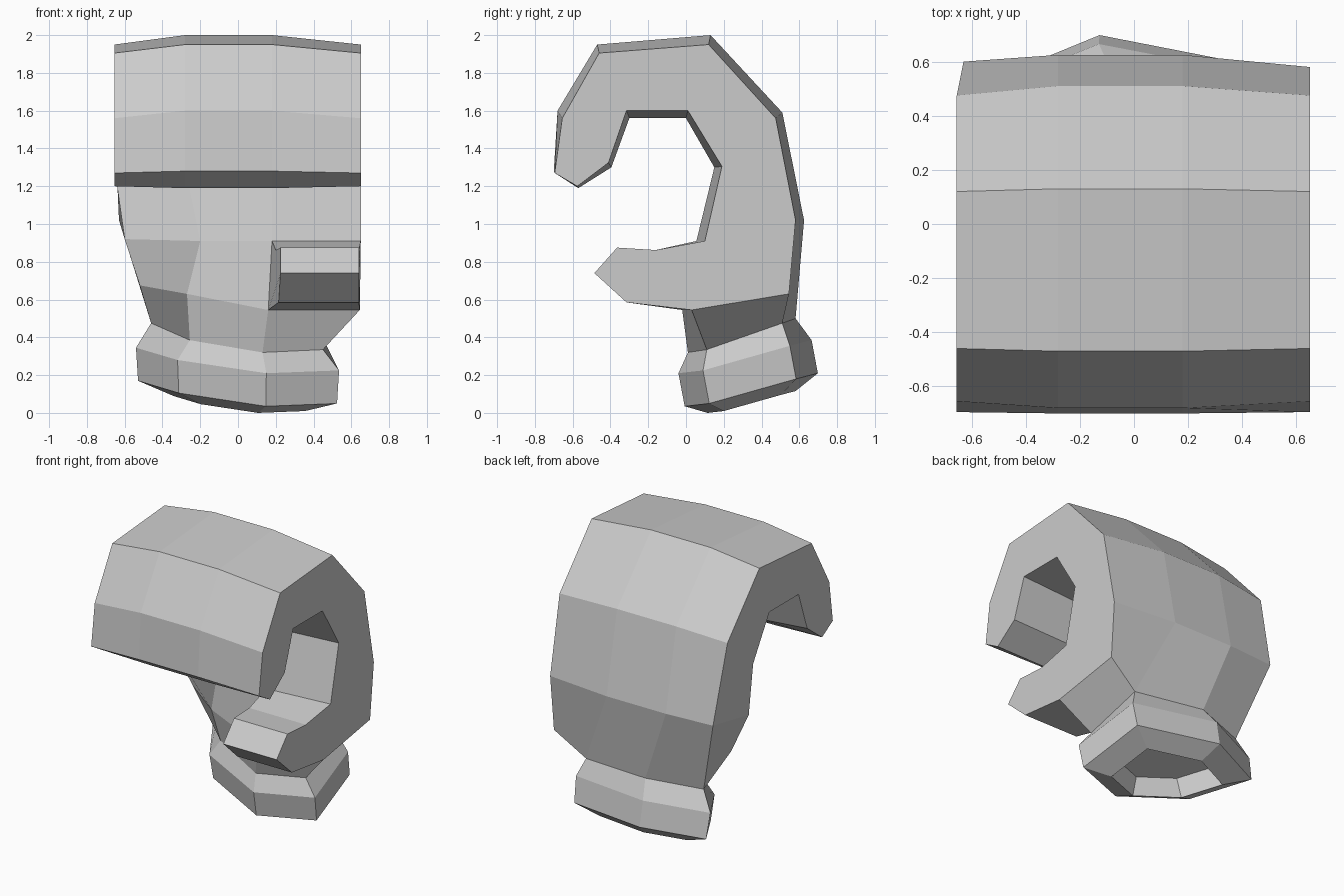
import bpy, bmesh
from mathutils import Vector

if "Cube" in bpy.data.objects:
    bpy.data.objects.remove(bpy.data.objects["Cube"])


def make(name, bm):
    bmesh.ops.recalc_face_normals(bm, faces=bm.faces)
    me = bpy.data.meshes.new(name)
    bm.to_mesh(me)
    bm.free()
    ob = bpy.data.objects.new(name, me)
    bpy.context.collection.objects.link(ob)
    return ob


def add_verts(bm, pts):
    return [bm.verts.new(p) for p in pts]


def bridge(bm, a, b, closed=True):
    n = len(a)
    for i in range(n if closed else n - 1):
        j = (i + 1) % n
        bm.faces.new((a[i], a[j], b[j], b[i]))


# curled-finger profiles (y, z): flat ends, and the thicker middle
end = [(.58, 1.02), (.475, 1.56), (.12, 1.95), (-.46, 1.905), (-.655, 1.56), (-.695, 1.27),
       (-.575, 1.20), (-.41, 1.325), (-.315, 1.60), (.01, 1.60), (.19, 1.305), (.10, .91)]
mid = [(.625, 1.02), (.51, 1.59), (.13, 2.0), (-.47, 1.95), (-.68, 1.60), (-.70, 1.28),
       (-.57, 1.19), (-.395, 1.30), (-.30, 1.56), (0, 1.56), (.15, 1.30), (.055, .91)]
# wrist ring: left, front left, front right, right, back right, back
neck = [(-.46, .46, .475), (-.255, .17, .385), (.13, .01, .32),
        (.45, .11, .335), (.42, .51, .475), (-.09, .58, .50)]
# lower edge of the palm: left, front left, front right, right, back right
low = [(-.52, .24, .675), (-.27, .09, .63), (.16, -.02, .545),
       (.645, .03, .545), (.645, .545, .63)]

# fist: profile swept across the knuckles, tapering into the wrist
bm = bmesh.new()
stations = []
for x, prof in ((-.655, end), (-.28, mid), (.18, mid), (.65, end)):
    stations.append(add_verts(bm, [(x, y, z) for y, z in prof]))
s0, s1, s2, s3 = stations
s0[0].co = (-.63, .60, 1.02)
s0[-1].co = (-.60, .16, .92)
s1[-1].co.x = -.20
for a, b in zip(stations, stations[1:]):
    bridge(bm, a, b, closed=False)
bm.faces.new(s0)
L, FL, FR, R, BR = add_verts(bm, low)
n = add_verts(bm, neck)

# thumb: short hooked stub on the right
thumb = [(-.16, .862), (-.365, .875), (-.485, .74), (-.315, .585)]
tl = add_verts(bm, [(x, y, z) for x, (y, z) in zip((.20, .225, .225, .215), thumb)])
tr = add_verts(bm, [(.64, y, z) for y, z in thumb])
bridge(bm, [s2[-1]] + tl + [FR], [s3[-1]] + tr + [R], closed=False)
bm.faces.new([s2[-1]] + tl + [FR])
bm.faces.new(s3 + tr + [R, BR])

for f in ((s3[0], s2[0], n[4], BR), (s2[0], s1[0], n[5], n[4]), (s1[0], s0[0], n[0], n[5]),
          (s0[0], s0[-1], L, n[0]), (s0[-1], s1[-1], FL, L), (s1[-1], s2[-1], FR, FL),
          (L, FL, n[1], n[0]), (FL, FR, n[2], n[1]), (FR, R, n[3], n[2]), (R, BR, n[4], n[3])):
    bm.faces.new(f)
make("fist", bm)

# cuff: flared six-sided band with a recessed underside
upper = [(-.54, .50, .345), (-.32, .14, .28), (.15, -.04, .21),
         (.535, .09, .225), (.47, .55, .355), (-.13, .665, .385)]
lower = [(x * .98, y + .033, z - .175) for x, y, z in upper]
centre = sum((Vector(p) for p in lower), Vector()) / 6
rim = [centre.lerp(Vector(p), .66) - Vector((0, 0, .06)) for p in lower]
floor = [centre.lerp(Vector(p), .55) + Vector((0, -.02, .06)) for p in lower]
drop = min(p.z for p in rim)
for p in rim:
    p.z -= drop
bm = bmesh.new()
rings = [add_verts(bm, r) for r in (neck, upper, lower, rim, floor)]
for a, b in zip(rings, rings[1:]):
    bridge(bm, a, b)
bm.faces.new(rings[-1])
make("cuff", bm)
